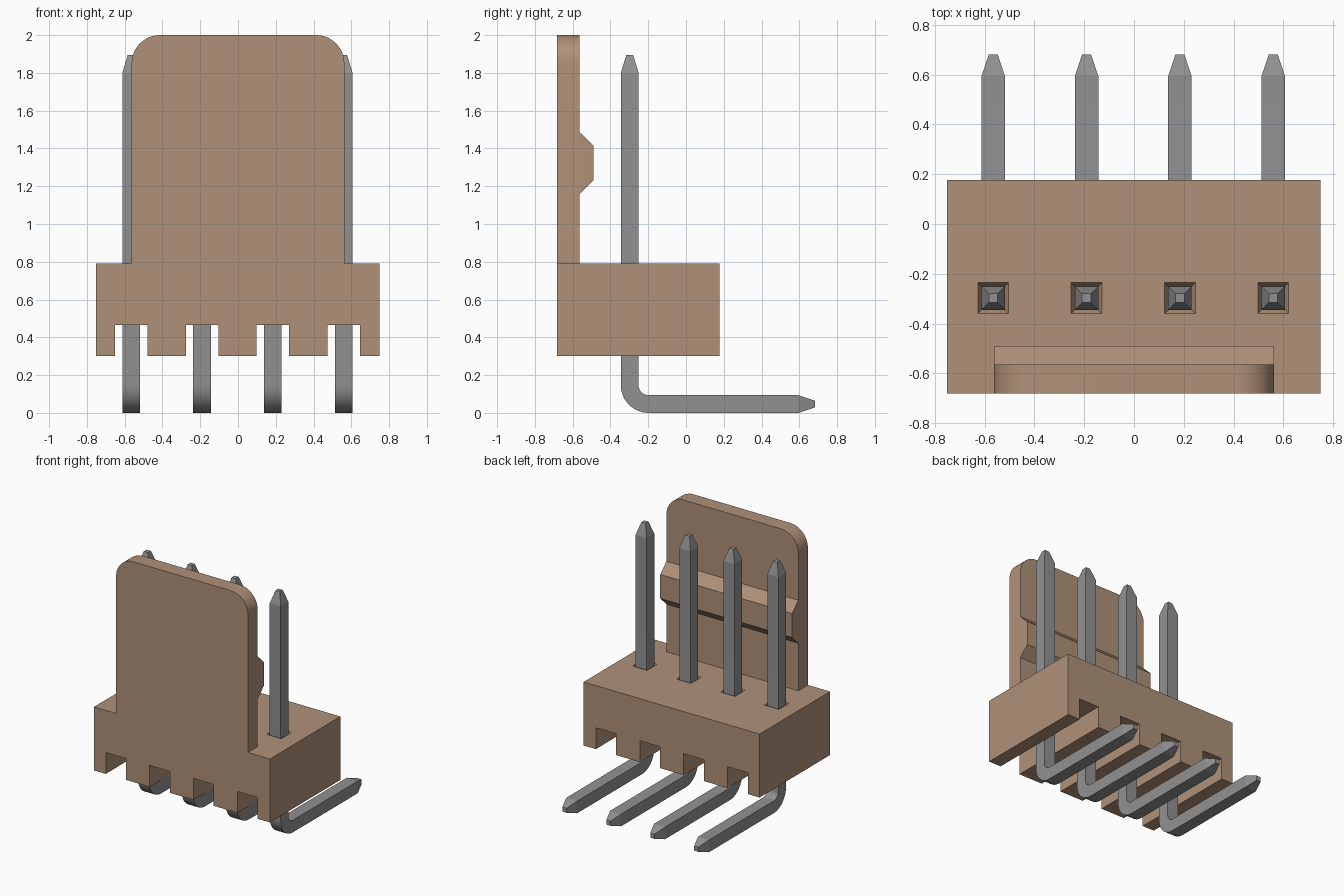
import bpy, bmesh, math

if "Cube" in bpy.data.objects:
    bpy.data.objects.remove(bpy.data.objects["Cube"], do_unlink=True)


def material(name, rgb, metallic=0.0):
    m = bpy.data.materials.new(name)
    m.use_nodes = True
    m.diffuse_color = (*rgb, 1)
    m.node_tree.nodes["Principled BSDF"].inputs["Base Color"].default_value = (*rgb, 1)
    return m


TAN = material("tan plastic", (0.43, 0.285, 0.19))
GREY = material("grey metal", (0.285, 0.285, 0.285))


def loft(name, rings, mat, smooth=False):
    """Join matching rings of points into a closed solid."""
    bm = bmesh.new()
    loops = [[bm.verts.new(p) for p in ring] for ring in rings]
    n = len(loops[0])
    for a, b in zip(loops, loops[1:]):
        for i in range(n):
            j = (i + 1) % n
            bm.faces.new((a[i], a[j], b[j], b[i]))
    bm.faces.new(loops[0])
    bm.faces.new(loops[-1])
    bmesh.ops.recalc_face_normals(bm, faces=bm.faces)
    me = bpy.data.meshes.new(name)
    bm.to_mesh(me)
    bm.free()
    me.materials.append(mat)
    ob = bpy.data.objects.new(name, me)
    bpy.context.collection.objects.link(ob)
    bpy.ops.object.select_all(action='DESELECT')
    ob.select_set(True)
    bpy.context.view_layer.objects.active = ob
    if smooth:
        bpy.ops.object.shade_smooth_by_angle(angle=math.radians(30))
    return ob


PIN_X = [-0.003 + 0.375 * (i - 1.5) for i in range(4)]
PIN_Y, HALF = -0.298, 0.047
FRONT, BACK = -0.682, 0.177
BOTTOM, TOP, SLOT = 0.30, 0.79, 0.465

# Housing: comb-shaped profile extruded from front to back
profile = [(-0.752, TOP), (-0.752, BOTTOM)]
for x in PIN_X:
    profile += [(x - 0.086, BOTTOM), (x - 0.086, SLOT), (x + 0.086, SLOT), (x + 0.086, BOTTOM)]
profile += [(0.75, BOTTOM), (0.75, TOP)]
housing = loft("housing", [[(x, y, z) for x, z in profile] for y in (FRONT, BACK)], TAN)


def square(x, y, z, h):
    return [(x - h, y - h, z), (x + h, y - h, z), (x + h, y + h, z), (x - h, y + h, z)]


# Tapered lead-ins around the pin holes
for x in PIN_X:
    cutter = loft("hole_cutter", [square(x, PIN_Y, TOP - 0.03, HALF),
                                  square(x, PIN_Y, TOP, 0.062),
                                  square(x, PIN_Y, TOP + 0.05, 0.062)], TAN)
    cutter.hide_render = True
    bpy.context.view_layer.objects.active = housing
    mod = housing.modifiers.new("hole", 'BOOLEAN')
    mod.operation, mod.solver, mod.object = 'DIFFERENCE', 'EXACT', cutter
    bpy.ops.object.modifier_apply(modifier=mod.name)
    bpy.data.objects.remove(cutter, do_unlink=True)

# Upright locking plate with rounded top corners
W, R, H, PLATE_BACK = 0.563, 0.15, 2.0, -0.565
outline = [(-W, TOP), (W, TOP)]
for cx, start in ((W - R, 0), (R - W, 90)):
    for i in range(13):
        a = math.radians(start + i * 7.5)
        outline.append((cx + R * math.cos(a), H - R + R * math.sin(a)))
loft("locking_plate", [[(x, y, z) for x, z in outline] for y in (FRONT, PLATE_BACK)], TAN, True)

# Latch ridge across the back of the plate
ridge = [(PLATE_BACK, 1.157), (-0.49, 1.23), (-0.49, 1.415), (PLATE_BACK, 1.488)]
loft("latch_ridge", [[(x, y, z) for y, z in ridge] for x in (-W, W)], TAN)

# Bent square pins: (y, z, turn angle, half width) along the centre line
BEND, CZ = 0.10, 0.147
CY = PIN_Y + BEND
path = [(PIN_Y, 1.895, 0, 0.018), (PIN_Y, 1.80, 0, HALF)]
for i in range(13):
    a = math.radians(i * 7.5)
    path.append((CY - BEND * math.cos(a), CZ - BEND * math.sin(a), a, HALF))
path += [(0.595, CZ - BEND, math.pi / 2, HALF), (0.682, CZ - BEND, math.pi / 2, 0.018)]

for k, x in enumerate(PIN_X):
    rings = []
    for y, z, a, h in path:
        dy, dz = -h * math.cos(a), -h * math.sin(a)
        rings.append([(x - h, y + dy, z + dz), (x + h, y + dy, z + dz),
                      (x + h, y - dy, z - dz), (x - h, y - dy, z - dz)])
    loft(f"pin_{k + 1}", rings, GREY, smooth=True)
    # Keep the pointed tips crisp
    me = bpy.context.object.data
    for p in me.polygons:
        if p.center.z > 1.8 or p.center.y > 0.6:
            p.use_smooth = False
